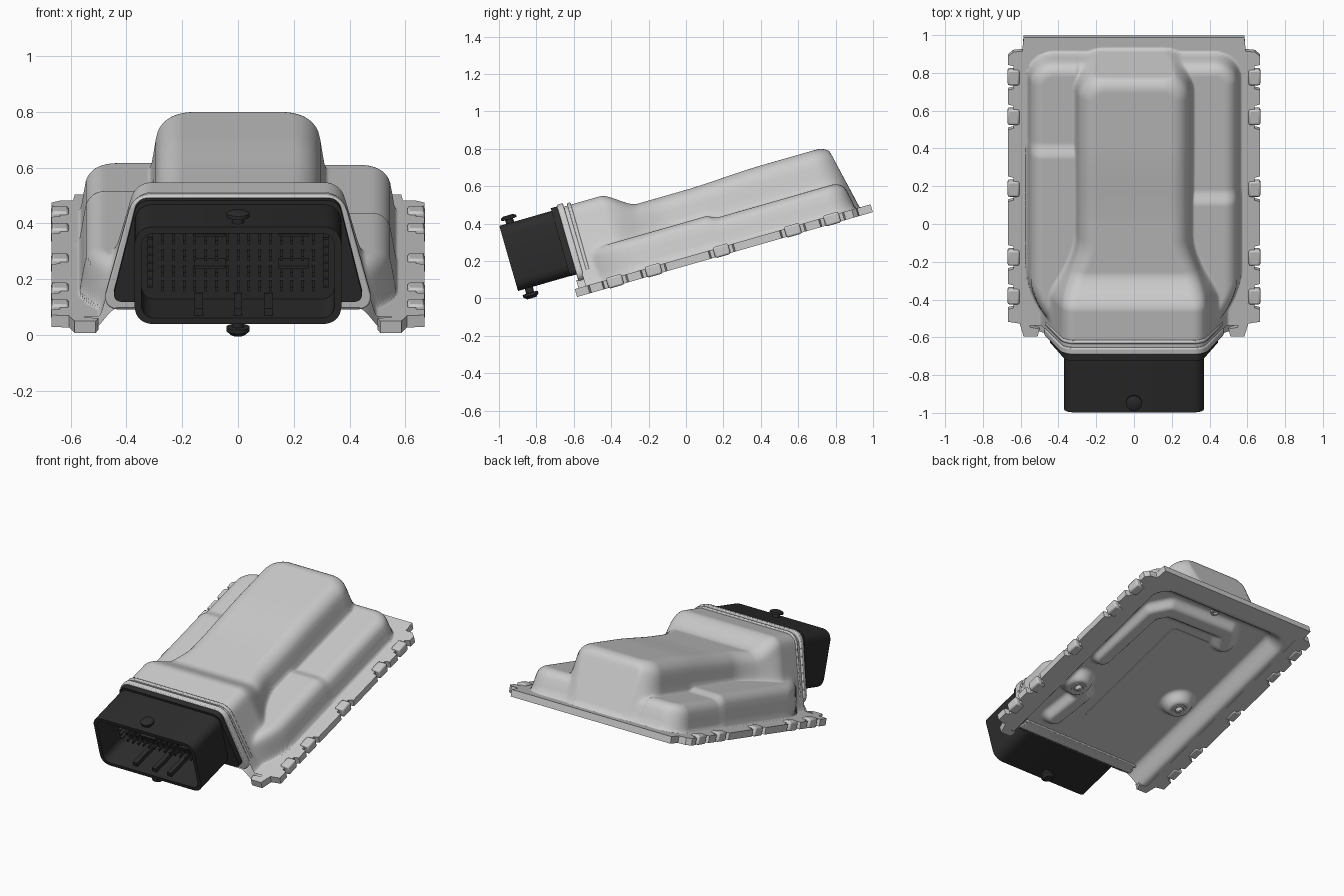
import bpy, bmesh, math
from mathutils import Matrix, Vector

if "Cube" in bpy.data.objects:
    bpy.data.objects.remove(bpy.data.objects["Cube"])

# Everything is modelled flat (x, v along the base, w up), then tilted by TILT
TILT = Matrix.Translation((0, -0.58, 0)) @ Matrix.Rotation(math.radians(16), 4, 'X')
black = bpy.data.materials.new("black_plastic")
black.diffuse_color = (0.025, 0.025, 0.025, 1)
black.use_nodes = True
black.node_tree.nodes["Principled BSDF"].inputs["Base Color"].default_value = black.diffuse_color
TABS = (0.218, 0.432, 0.811, 1.207, 1.425)


def finish(name, bm, mat=None, bevel=0, mirror=False):
    bmesh.ops.recalc_face_normals(bm, faces=bm.faces)
    me = bpy.data.meshes.new(name)
    bm.to_mesh(me)
    bm.free()
    ob = bpy.data.objects.new(name, me)
    bpy.context.collection.objects.link(ob)
    ob.matrix_world = TILT
    if mat:
        me.materials.append(mat)
    if mirror:
        m = ob.modifiers.new("mirror", 'MIRROR')
        m.use_clip = True
    if bevel:
        b = ob.modifiers.new("bevel", 'BEVEL')
        b.width, b.segments = bevel, 2
    return ob


def loft(name, loops, mat=None, cap=True, **kw):
    bm = bmesh.new()
    rings = [[bm.verts.new(p) for p in lp] for lp in loops]
    n = len(rings[0])
    for a, b in zip(rings, rings[1:]):
        for i in range(n):
            bm.faces.new((a[i], a[(i + 1) % n], b[(i + 1) % n], b[i]))
    if cap:
        bm.faces.new(rings[0])
        bm.faces.new(rings[-1])
    return finish(name, bm, mat, **kw)


def boxes(name, items, mat=None, **kw):
    bm = bmesh.new()
    for c, s in items:
        bmesh.ops.create_cube(bm, size=1, matrix=Matrix.Translation(c) @ Matrix.Diagonal((*s, 1)))
    return finish(name, bm, mat, **kw)


def rounded(pts, r, n=7):
    out = []
    for i, p in enumerate(pts):
        p = Vector(p)
        a = p + (Vector(pts[i - 1]) - p).normalized() * r
        b = p + (Vector(pts[(i + 1) % len(pts)]) - p).normalized() * r
        for k in range(n + 1):
            t = k / n
            out.append(a * (1 - t) ** 2 + p * 0.8 * 2 * t * (1 - t) + (a + b) * 0.2 * t * (1 - t) + b * t * t)
    return out


def trapezoid(w0, w1, h0, h1, r):
    return rounded([(-h0, w0), (h0, w0), (h1, w1), (-h1, w1)], r)


def at_v(pts, v):
    return [(p[0], v, p[1]) for p in pts]


def grid(name, xmax, v0, v1, nx, nv, f):
    bm = bmesh.new()
    vs = []
    for j in range(nv + 1):
        v = v0 + (v1 - v0) * j / nv
        xs = [xmax * (2 * i / nx - 1) for i in range(nx + 1)]
        vs.append([bm.verts.new((x, v, f(x, v))) for x in xs])
    for j in range(nv):
        for i in range(nx):
            bm.faces.new((vs[j][i], vs[j][i + 1], vs[j + 1][i + 1], vs[j + 1][i])).smooth = True
    return finish(name, bm)


def step(a, b, t):
    t = min(max((t - a) / (b - a), 0), 1)
    return t * t * (3 - 2 * t)


def smax(a, b, k):
    return max(a, b) + max(k - abs(a - b), 0) ** 2 / (4 * k)


def corner(d1, d2, r):
    return min(r, d1, d2) if d1 > r or d2 > r else r - math.hypot(r - d1, r - d2)


def wall(d, top, r, s):
    # drafted wall of slope s running into a round edge of radius r
    d0 = r * (1 - s / math.hypot(1, s))
    e = min(max(d, d0), r)
    h = top - r + math.sqrt(max(r * r - (r - e) ** 2, 0))
    return h + min(d - d0, 0) * s


# Pressed cover: low shoulders, central dome and wide front hump
def cover_height(x, v):
    ax = abs(x)
    brk = 1.07 if x < 0 else 0.81
    tier_top = 0.233 - 0.024 * step(brk - 0.04, brk + 0.04, v) + (0.006 if x < -0.3 else 0)
    d = corner(0.548 - ax, 1.545 - v, 0.12)
    d = corner(d, 0.707 * (v - ax + 0.325), 0.1)
    tier = wall(d, tier_top, 0.07, 6)
    t = step(0.26, 0.62, v)
    top = 0.492 - 0.094 * step(0.26, 0.45, v) + 0.015 * step(0.7, 1.15, v)
    r = 0.075 + 0.02 * t
    d = corner(0.385 - 0.09 * t - ax, 1.54 - v, 0.14)
    ridge = wall(d, top, r, 3.5 + 3 * t)
    # the rear wall keeps a gentler draft
    ridge = min(ridge, max(0.0, 0.06 + (1.583 - v) * 4.6))
    return smax(smax(tier, ridge, 0.05), 0.052, 0.025)


grid("cover", 0.59, 0.06, 1.60, 156, 190, cover_height)

# Base plate: rolled rim, deep recessed panel, pressed stiffening beads and bosses
BEADS = [((0.38, 0.79), (0.36, 1.25)), ((0.36, 1.25), (0.28, 1.33)), ((0.28, 1.33), (-0.17, 1.34)),
         ((-0.17, 1.34), (-0.23, 1.24)), ((0.28, 0.45), (0.31, 0.22)), ((0.38, 0.53), (0.28, 0.45))]
BOSSES = [(0.38, 0.53), (-0.315, 0.675)]


def seg_dist(p, a, b):
    a, b = Vector(a), Vector(b)
    t = min(max((p - a).dot(b - a) / (b - a).length_squared, 0), 1)
    return (p - a - (b - a) * t).length


def base_height(x, v):
    p = Vector((x, v))
    d = corner(0.53 - abs(x), 1.53 - v, 0.14)
    w = 0.01 + 0.085 * step(0, 0.1, d)
    bead = min(seg_dist(p, a, b) for a, b in BEADS)
    boss = min((p - Vector(b)).length for b in BOSSES)
    press = max(0.045 * (1 - step(0.03, 0.085, bead)), 0.06 * (1 - step(0.06, 0.115, boss)))
    return max(w - press, 0.01)


grid("base_plate", 0.57, 0.02, 1.57, 92, 124, base_height)

# Flange around the base with notches for the crimp tabs
half = [(0, 1.54), (0.55, 1.54), (0.55, 0.05), (0.50, 0.04), (0.51, 0.0), (0.585, 0.0), (0.605, 0.07), (0.668, 0.08)]
for t in TABS:
    half += [(0.668, t - 0.07), (0.638, t - 0.062), (0.638, t + 0.062), (0.668, t + 0.07)]
half += [(0.668, 1.54), (0.64, 1.565), (0.59, 1.57), (0.585, 1.645), (0, 1.645)]
bm = bmesh.new()
lo = [bm.verts.new((x, v, 0.008)) for x, v in half]
hi = [bm.verts.new((x, v, 0.052)) for x, v in half]
bm.faces.new(lo)
bm.faces.new(hi)
for i in range(len(half) - 1):
    bm.faces.new((lo[i], lo[i + 1], hi[i + 1], hi[i]))
finish("flange", bm, mirror=True)

# Crimp tabs folded over the flange
boxes("crimp_tabs", [((0.638, t, 0.033), (0.062, 0.085, 0.06)) for t in TABS], mirror=True, bevel=0.01)

# Cover collar and its second rib behind the connector
c = trapezoid(0.085, 0.512, 0.49, 0.375, 0.06)
loft("collar", [at_v(c, 0.03), at_v(c, 0.065)], bevel=0.006)
c = trapezoid(0.085, 0.505, 0.485, 0.37, 0.06)
loft("collar_rib", [at_v(c, 0.085), at_v(c, 0.105)], bevel=0.006)
c = trapezoid(0.085, 0.485, 0.465, 0.35, 0.05)
loft("collar_core", [at_v(c, 0.06), at_v(c, 0.10)])

# Connector back plate and hollow shroud
c = trapezoid(0.125, 0.503, 0.452, 0.36, 0.035)
loft("connector_plate", [at_v(c, -0.005), at_v(c, 0.035)], black)
outer = trapezoid(0.126, 0.488, 0.37, 0.37, 0.06)
inner = trapezoid(0.148, 0.464, 0.346, 0.346, 0.045)
loft("connector_shroud", [at_v(outer, 0.01), at_v(outer, -0.295), at_v(inner, -0.295), at_v(inner, -0.05)], black)

# Contact pins, wide blades and keying ribs in the shroud
pins = []
for w in (0.21, 0.265, 0.325, 0.385):
    for i in range(15):
        pins.append(((-0.27 + i * 0.0386, -0.09, w), (0.009, 0.1, 0.016)))
for x in (-0.315, 0.315):
    for i in range(7):
        pins.append(((x, -0.09, 0.22 + i * 0.03), (0.02, 0.1, 0.006)))
pins += [((x, -0.1, w), (0.11, 0.1, 0.01)) for x, w in ((-0.1, 0.295), (0.2, 0.295), (-0.1, 0.415), (0.2, 0.415))]
boxes("contact_pins", pins, black)
boxes("key_ribs", [((x, -0.16, 0.16), (0.03, 0.2, 0.028)) for x in (-0.14, 0.0, 0.11)], black)


# Turned parts: profile of (radius, height) around a vertical axis
def turned(name, x, v, profile, mat=None, n=24):
    ang = [2 * math.pi * i / n for i in range(n)]
    loft(name, [[(x + r * math.cos(a), v + r * math.sin(a), w) for a in ang] for r, w in profile], mat)


turned("top_latch_knob", 0, -0.235, [(0.022, 0.47), (0.022, 0.507), (0.042, 0.509), (0.042, 0.522), (0.025, 0.53)], black)
turned("bottom_latch_knob", 0, -0.235, [(0.022, 0.14), (0.022, 0.1), (0.042, 0.098), (0.042, 0.084), (0.025, 0.069)], black)

# Raised rings on the base bosses and the small rear boss
for i, (x, v) in enumerate(BOSSES):
    turned(f"base_boss_{i}", x, v, [(0.05, 0.05), (0.045, 0.03), (0.03, 0.03), (0.025, 0.034), (0.01, 0.018)])
turned("rear_boss", 0, 1.44, [(0.03, 0.1), (0.028, 0.082), (0.016, 0.082), (0.012, 0.09)])

# Thin raised panel in the middle of the base
loft("base_panel", [[(p[0], p[1], w) for p in rounded([(-0.16, 0.3), (0.14, 0.3), (0.14, 1.2), (-0.16, 1.2)], 0.03)]
                    for w in (0.1, 0.091)])

# Smooth shading with sharp edges for the assembled parts
bpy.context.view_layer.update()
for ob in bpy.context.scene.objects:
    ob.select_set(ob.name not in ("cover", "base_plate"))
bpy.context.view_layer.objects.active = bpy.data.objects["flange"]
bpy.ops.object.shade_smooth_by_angle(angle=math.radians(35))
